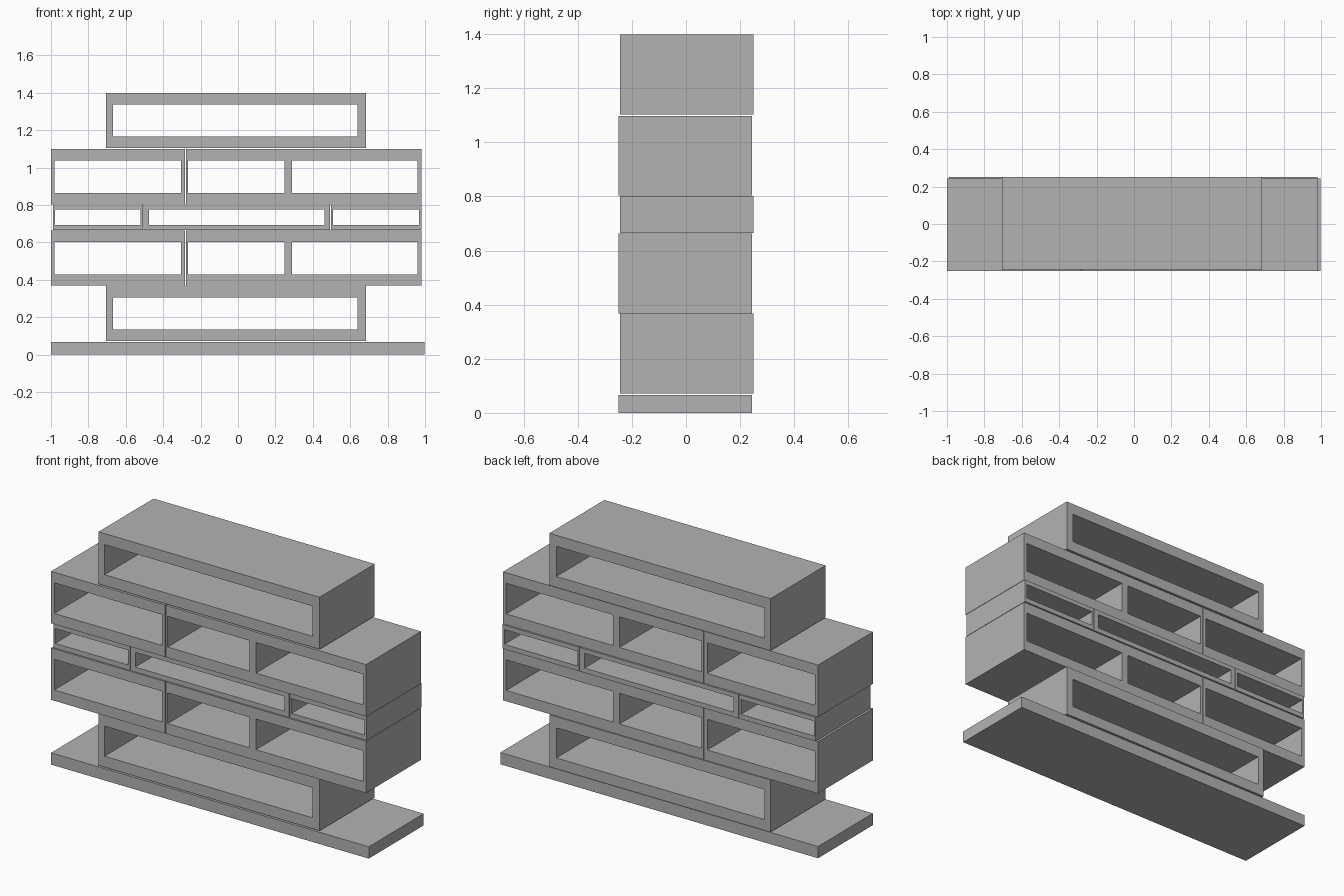
import bpy
import bmesh

cube = bpy.data.objects.get("Cube")
if cube:
    bpy.data.objects.remove(cube, do_unlink=True)

GREY = (0.45, 0.45, 0.45, 1)
grey = bpy.data.materials.new("matte grey")
grey.use_nodes = True
grey.diffuse_color = GREY
grey.node_tree.nodes["Principled BSDF"].inputs["Base Color"].default_value = GREY


def frame(name, x0, x1, z0, z1, y0, y1, bays=(), floor=0.0, ceiling=0.0):
    """Board block, pierced front to back by each (left, right) bay."""
    xs = [x0, *[x for bay in bays for x in bay], x1]
    zs = [z0, floor, ceiling, z1] if bays else [z0, z1]
    bm = bmesh.new()
    grid = [[bm.verts.new((x, y0, z)) for x in xs] for z in zs]
    for r in range(len(zs) - 1):
        for c in range(len(xs) - 1):
            if r == 1 and c % 2 == 1:
                continue  # open bay
            bm.faces.new((grid[r][c], grid[r][c + 1], grid[r + 1][c + 1], grid[r + 1][c]))
    # Pull the front outline through to the back
    result = bmesh.ops.extrude_face_region(bm, geom=bm.faces[:])
    moved = [v for v in result["geom"] if isinstance(v, bmesh.types.BMVert)]
    bmesh.ops.translate(bm, verts=moved, vec=(0, y1 - y0, 0))
    bmesh.ops.recalc_face_normals(bm, faces=bm.faces[:])
    mesh = bpy.data.meshes.new(name)
    bm.to_mesh(mesh)
    bm.free()
    mesh.materials.append(grey)
    obj = bpy.data.objects.new(name, mesh)
    bpy.context.collection.objects.link(obj)
    return obj


FORWARD = (-0.25, 0.243)
SET_BACK = (-0.244, 0.25)

# Base board
frame("base_board", -1, 0.997, 0, 0.067, *FORWARD)

# Narrow single-bay boxes at the bottom and top
for name, z in (("bottom_box", 0.072), ("top_box", 1.103)):
    frame(name, -0.706, 0.684, z, z + 0.296, *SET_BACK,
          bays=[(-0.668, 0.64)], floor=z + 0.062, ceiling=z + 0.233)

# Wide tiers: one single box beside one double box
for tier, z in (("lower", 0.368), ("upper", 0.803)):
    heights = dict(floor=z + 0.061, ceiling=z + 0.235)
    frame(tier + "_single_box", -1, -0.283, z, z + 0.295, *FORWARD,
          bays=[(-0.98, -0.304)], **heights)
    frame(tier + "_double_box", -0.279, 0.98, z, z + 0.295, *FORWARD,
          bays=[(-0.267, 0.248), (0.288, 0.96)], **heights)

# Shallow middle tier of three boxes
for name, x0, x1, bay in (
    ("middle_right_box", -0.99, -0.508, (-0.979, -0.52)),
    ("middle_centre_box", -0.504, 0.493, (-0.475, 0.462)),
    ("middle_left_box", 0.497, 0.98, (0.507, 0.967)),
):
    frame(name, x0, x1, 0.665, 0.801, *SET_BACK, bays=[bay], floor=0.692, ceiling=0.776)
